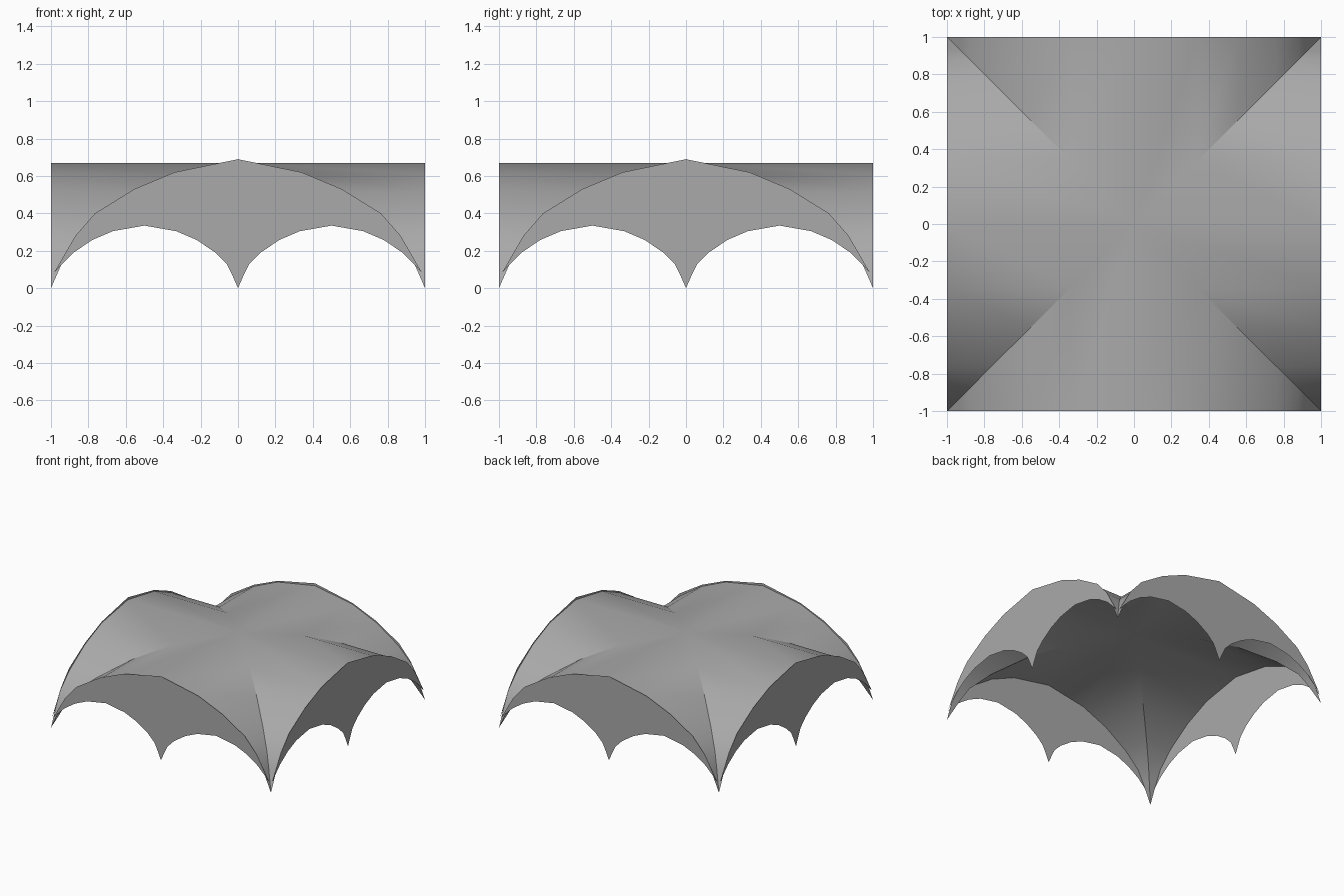
import bpy, bmesh, math
from mathutils import Matrix, Vector

if "Cube" in bpy.data.objects:
    bpy.data.objects.remove(bpy.data.objects["Cube"], do_unlink=True)

stone = bpy.data.materials.new("stone_grey")
stone.use_nodes = True
GREY = (0.4, 0.4, 0.4, 1)
stone.diffuse_color = GREY
stone.node_tree.nodes["Principled BSDF"].inputs["Base Color"].default_value = GREY

# Half of the vault profile, from crown to springing point
ARCH = [(0, .67), (.34, .61), (.56, .515), (.76, .38), (.88, .26), (.93, .16), (1, 0)]
# Half of the wall's outer edge, which rises slightly above the vault
RIM = [(0, .69), (.34, .62), (.555, .53), (.765, .4), (.87, .28), (.985, .08)]


def mirrored(half):
    """Full left-to-right outline from a half outline."""
    return [(-x, z) for x, z in reversed(half)] + half[1:]


def finish(name, bm):
    mesh = bpy.data.meshes.new(name)
    bm.to_mesh(mesh)
    bm.free()
    obj = bpy.data.objects.new(name, mesh)
    bpy.context.collection.objects.link(obj)
    mesh.materials.append(stone)
    return obj


# Groin vault: four webs meeting along the diagonals
bm = bmesh.new()
profile = mirrored(ARCH)
for quarter in range(4):
    turn = Matrix.Rotation(quarter * math.pi / 2, 3, 'Z')
    outer = [bm.verts.new(turn @ Vector((x, -1, z))) for x, z in profile]
    groin = [bm.verts.new(turn @ Vector((x, -abs(x), z))) for x, z in profile]
    for i in range(len(profile) - 1):
        bm.faces.new((outer[i], outer[i + 1], groin[i + 1], groin[i]))
bmesh.ops.remove_doubles(bm, verts=bm.verts, dist=0.0005)
for face in bm.faces:
    face.normal_update()
    if face.normal.z < 0:
        face.normal_flip()
vault = finish("groin_vault", bm)
bpy.ops.object.select_all(action='DESELECT')
vault.select_set(True)
bpy.context.view_layer.objects.active = vault
bpy.ops.object.shade_smooth_by_angle(angle=math.radians(23))

# Thin end walls, each pierced by two half-size arches
small = [(x / 2 + .5, z / 2) for x, z in mirrored(ARCH)]
lower_half = small[:-2] + [RIM[-1]]
outline = mirrored(RIM)[::-1] + mirrored(lower_half)[1:-1]
for quarter, side in enumerate(("front", "left", "back", "right")):
    turn = Matrix.Rotation(quarter * math.pi / 2, 3, 'Z')
    bm = bmesh.new()
    verts = [bm.verts.new(turn @ Vector((x, -1, z))) for x, z in outline]
    face = bm.faces.new(verts)
    face.normal_update()
    if face.normal.dot(turn @ Vector((0, -1, 0))) < 0:
        face.normal_flip()
    bmesh.ops.triangulate(bm, faces=bm.faces[:])
    finish(side + "_arched_wall", bm)
